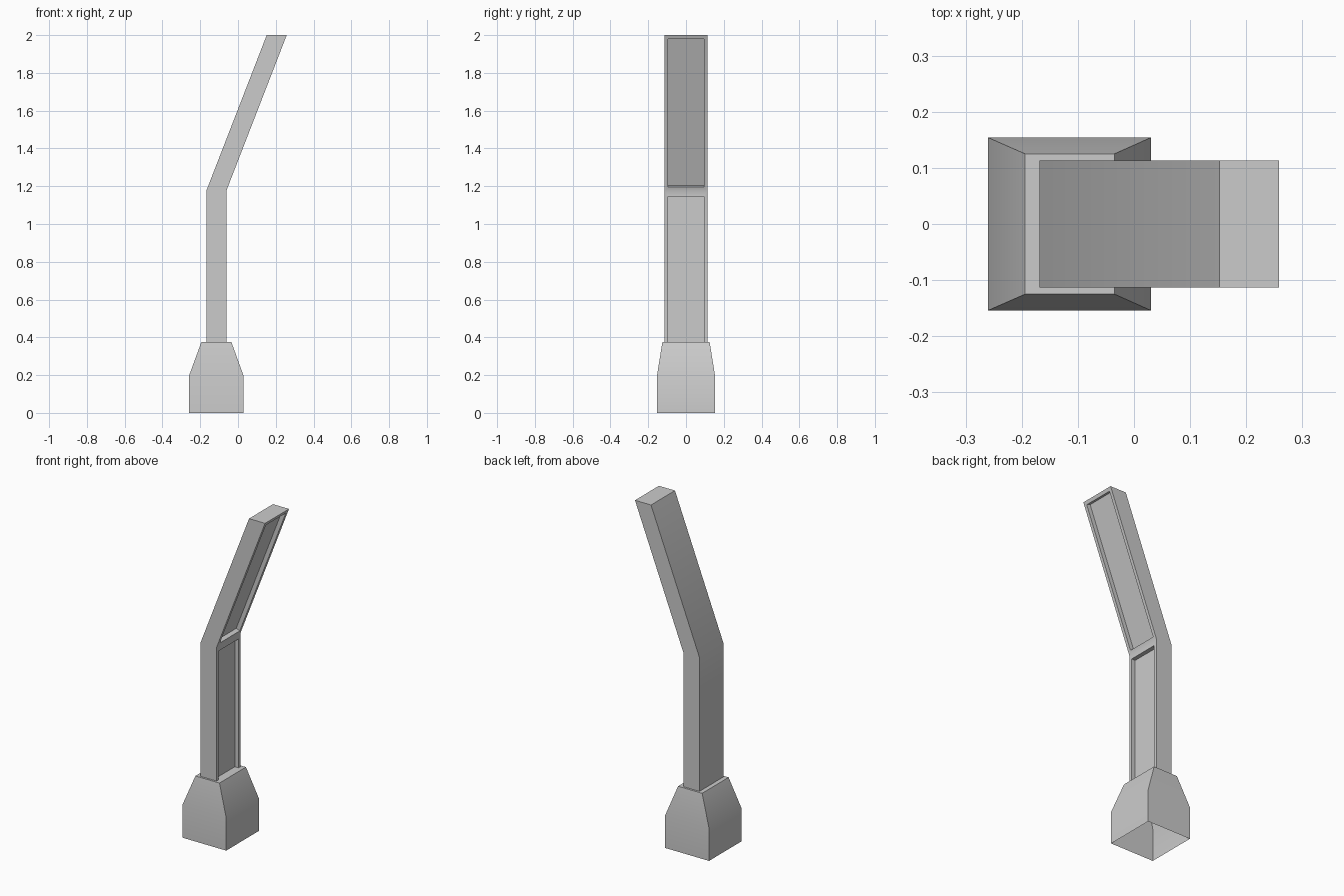
import bpy, bmesh, math
from mathutils import Vector

if "Cube" in bpy.data.objects:
    bpy.data.objects.remove(bpy.data.objects["Cube"])


def make_object(name, bm):
    bmesh.ops.recalc_face_normals(bm, faces=bm.faces)
    mesh = bpy.data.meshes.new(name)
    bm.to_mesh(mesh)
    bm.free()
    obj = bpy.data.objects.new(name, mesh)
    bpy.context.collection.objects.link(obj)
    return obj


def prism(name, profile, half_width):
    """Extrude an (x, z) profile symmetrically along y."""
    bm = bmesh.new()
    face = bm.faces.new([bm.verts.new((x, -half_width, z)) for x, z in profile])
    ext = bmesh.ops.extrude_face_region(bm, geom=[face])
    moved = [v for v in ext["geom"] if isinstance(v, bmesh.types.BMVert)]
    bmesh.ops.translate(bm, verts=moved, vec=(0, 2 * half_width, 0))
    return make_object(name, bm)


def smooth(obj):
    bpy.ops.object.select_all(action='DESELECT')
    obj.select_set(True)
    bpy.context.view_layer.objects.active = obj
    bpy.ops.object.shade_smooth_by_angle(angle=math.radians(30))


BASE_TOP, BEND, TOP = 0.375, 1.175, 2.0
BACK, FRONT, LEAN = -0.168, -0.062, 0.32
DEPTH = 0.025

# Tapered base: stacked rectangles, capped on top, open underneath
bm = bmesh.new()
rings = []
for x0, x1, y, z in [(-0.26, 0.03, 0.154, 0), (-0.26, 0.03, 0.154, 0.195),
                     (-0.194, -0.035, 0.125, BASE_TOP)]:
    rings.append([bm.verts.new(p) for p in
                  [(x0, -y, z), (x1, -y, z), (x1, y, z), (x0, y, z)]])
for low, high in zip(rings, rings[1:]):
    for i in range(4):
        j = (i + 1) % 4
        bm.faces.new((low[i], low[j], high[j], high[i]))
bm.faces.new(rings[-1])
base = make_object("base", bm)

# Bent post
post = prism("post", [(BACK, BASE_TOP), (FRONT, BASE_TOP), (FRONT, BEND),
                      (FRONT + LEAN, TOP), (BACK + LEAN, TOP), (BACK, BEND)], 0.113)

# Recessed panels on the +x side, lower one running down to the base
along = Vector((LEAN, TOP - BEND)).normalized()
normal = Vector((along.y, -along.x))


def on_slope(z, offset):
    p = Vector((FRONT + LEAN * (z - BEND) / (TOP - BEND), z))
    return p + normal * offset


lower = [(FRONT - DEPTH, 0.3), (0, 0.3), (0, 1.145), (FRONT - DEPTH, 1.145)]
upper = [on_slope(1.195, -DEPTH), on_slope(1.195, 0.05),
         on_slope(1.98, 0.05), on_slope(1.98, -DEPTH)]
for label, profile in (("lower", lower), ("upper", upper)):
    cutter = prism(label + "_panel_cutter", profile, 0.094)
    cutter.hide_render = True
    mod = post.modifiers.new(label + "_panel", 'BOOLEAN')
    mod.operation, mod.solver, mod.object = 'DIFFERENCE', 'EXACT', cutter
    bpy.context.view_layer.objects.active = post
    bpy.ops.object.modifier_apply(modifier=mod.name)
    bpy.data.objects.remove(cutter)

smooth(base)
smooth(post)
